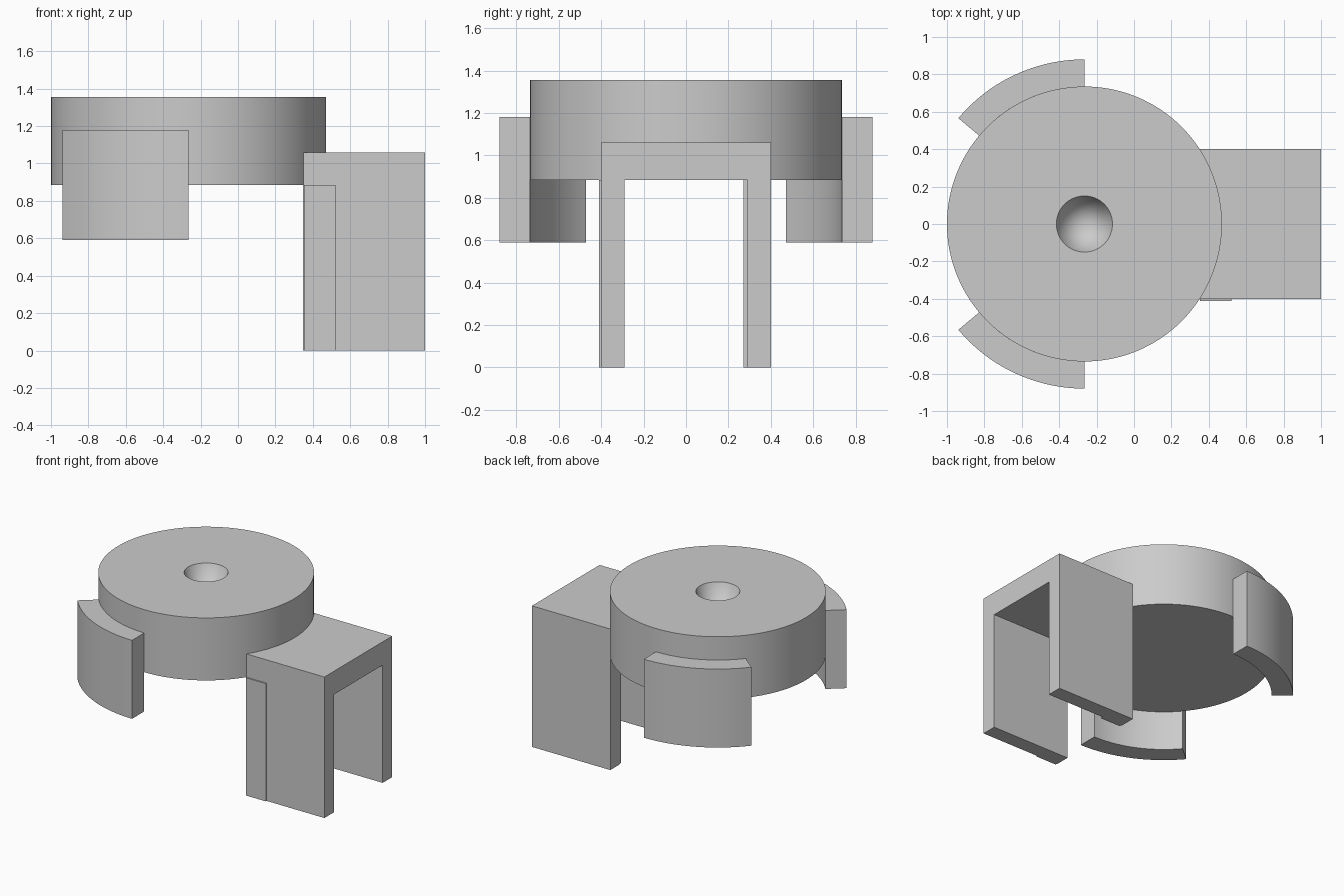
import bpy, bmesh, math
from mathutils import Matrix, Vector

if "Cube" in bpy.data.objects:
    bpy.data.objects.remove(bpy.data.objects["Cube"], do_unlink=True)

GREY = (0.6, 0.6, 0.6, 1)
grey = bpy.data.materials.new("plain grey")
grey.use_nodes = True
grey.diffuse_color = GREY
grey.node_tree.nodes["Principled BSDF"].inputs["Base Color"].default_value = GREY

AXIS_X, DISC_R = -0.265, 0.735


def finish(name, bm, smooth=False):
    bmesh.ops.recalc_face_normals(bm, faces=bm.faces)
    mesh = bpy.data.meshes.new(name)
    bm.to_mesh(mesh)
    bm.free()
    mesh.materials.append(grey)
    obj = bpy.data.objects.new(name, mesh)
    bpy.context.collection.objects.link(obj)
    if smooth:
        bpy.ops.object.select_all(action="DESELECT")
        obj.select_set(True)
        bpy.context.view_layer.objects.active = obj
        bpy.ops.object.shade_smooth_by_angle(angle=math.radians(25))
    return obj


def revolve(name, profile, start, sweep, steps, closed):
    """Sweep an (r, z) profile around the disc axis, capping any open ends."""
    bm = bmesh.new()
    verts = [bm.verts.new((r, 0, z)) for r, z in profile]
    pairs = list(zip(verts, verts[1:]))
    if closed:
        pairs.append((verts[-1], verts[0]))
    edges = [bm.edges.new(p) for p in pairs]
    bmesh.ops.spin(bm, geom=verts + edges, cent=(0, 0, 0), axis=(0, 0, 1),
                   angle=math.radians(sweep), steps=steps)
    bmesh.ops.remove_doubles(bm, verts=bm.verts, dist=0.0001)
    bmesh.ops.holes_fill(bm, edges=[e for e in bm.edges if e.is_boundary], sides=0)
    place = Matrix.Translation((AXIS_X, 0, 0)) @ Matrix.Rotation(math.radians(start), 4, "Z")
    bm.transform(place)
    return finish(name, bm, True)


def prism(name, outline, x0, x1):
    """Extrude a (y, z) outline along x."""
    bm = bmesh.new()
    face = bm.faces.new([bm.verts.new((x0, y, z)) for y, z in outline])
    out = bmesh.ops.extrude_face_region(bm, geom=[face])
    bmesh.ops.translate(bm, vec=Vector((x1 - x0, 0, 0)),
                        verts=[v for v in out["geom"] if isinstance(v, bmesh.types.BMVert)])
    return finish(name, bm)


# Round disc with a conical recess in its top
revolve("disc", [(0, 0.885), (DISC_R, 0.885), (DISC_R, 1.355), (0.15, 1.355), (0, 1.0)],
        0, 360, 128, False)

# Curved guards hugging the rim, front and back
guard = [(DISC_R, 0.59), (0.88, 0.59), (0.88, 1.18), (DISC_R, 1.18)]
for name, start in (("back_guard", 90), ("front_guard", 220)):
    revolve(name, guard, start, 50, 24, True)

# Upside-down U bracket
W, INNER, TOP, UNDER = 0.402, 0.29, 1.06, 0.885
prism("bracket", [(-W, 0), (-W, TOP), (W, TOP), (W, 0),
                  (INNER, 0), (INNER, UNDER), (-INNER, UNDER), (-INNER, 0)], 0.348, 1.0)

# Thin offset strips on the legs next to the disc
for name, y0, y1 in (("front_leg_strip", -0.411, -0.3), ("back_leg_strip", 0.27, 0.38)):
    prism(name, [(y0, 0), (y0, UNDER), (y1, UNDER), (y1, 0)], 0.353, 0.52)
